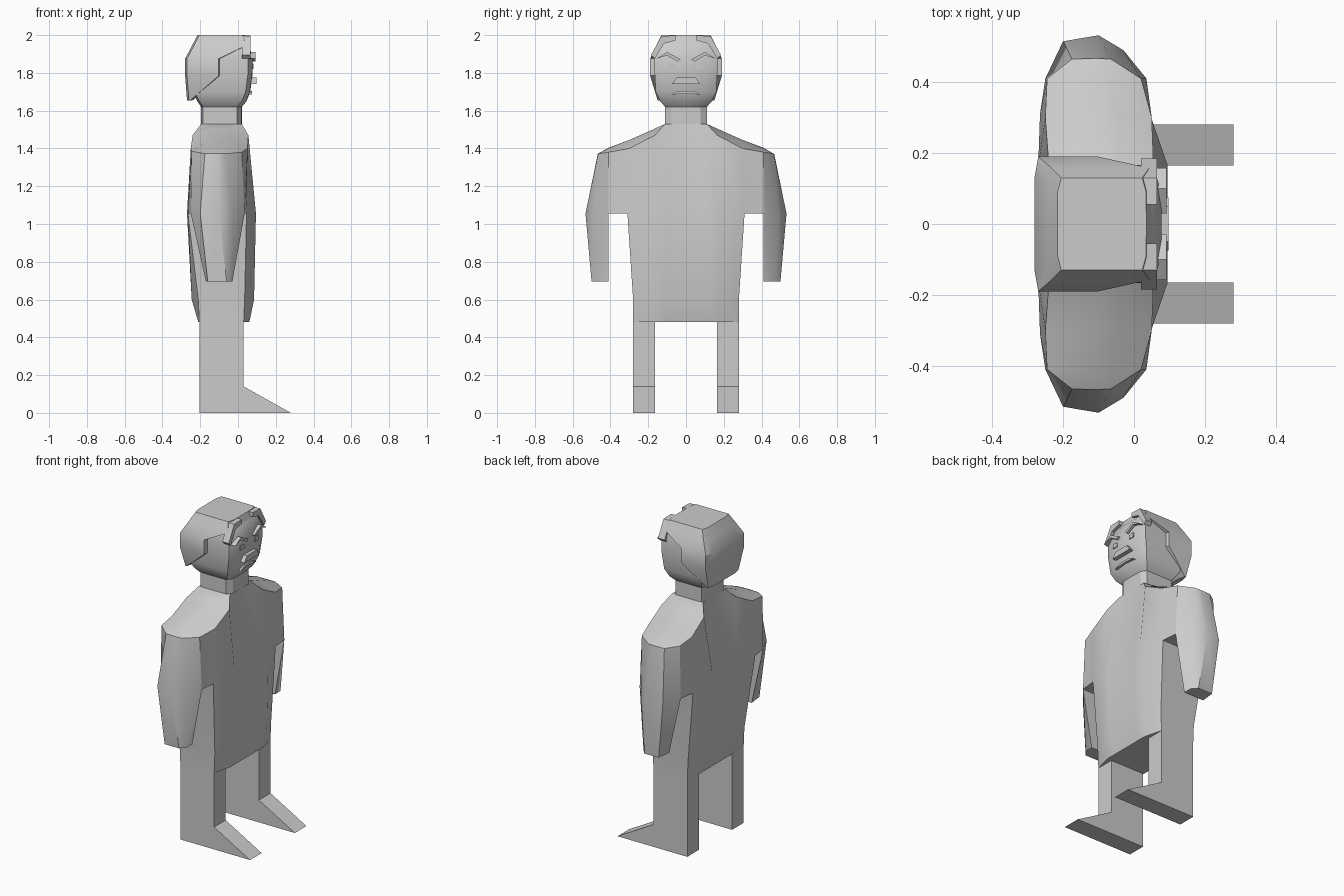
import bpy, bmesh, math

if "Cube" in bpy.data.objects:
    bpy.data.objects.remove(bpy.data.objects["Cube"])


def finish(name, bm, mirror=True):
    bmesh.ops.remove_doubles(bm, verts=bm.verts, dist=0.0005)
    bmesh.ops.recalc_face_normals(bm, faces=bm.faces)
    me = bpy.data.meshes.new(name)
    bm.to_mesh(me)
    bm.free()
    ob = bpy.data.objects.new(name, me)
    bpy.context.collection.objects.link(ob)
    bpy.ops.object.select_all(action='DESELECT')
    ob.select_set(True)
    bpy.context.view_layer.objects.active = ob
    bpy.ops.object.shade_smooth_by_angle(angle=math.radians(28))
    if mirror:
        m = ob.modifiers.new("Mirror", 'MIRROR')
        m.use_axis = (False, True, False)
        m.use_clip = True
    return ob


def face(bm, pts):
    return bm.faces.new([bm.verts.new(p) for p in pts])


def strip(bm, a, b):
    for i in range(len(a) - 1):
        face(bm, [a[i], a[i + 1], b[i + 1], b[i]])


def at(pts, z):
    return [(x, y, z) for x, y in pts]


def plate(name, pts, x0, x1, mirror=True):
    """Outline in (y, z) given thickness along x."""
    bm = bmesh.new()
    a = [(x0, y, z) for y, z in pts]
    b = [(x1, y, z) for y, z in pts]
    face(bm, a)
    face(bm, b)
    strip(bm, a + a[:1], b + b[:1])
    return finish(name, bm, mirror)


# body: chest and shoulders (left half, mirrored)
bm = bmesh.new()
top = [(.02, 0, 1.53), (.02, .11, 1.53), (.055, .165, 1.47), (.05, .30, 1.40),
       (.02, .41, 1.38), (-.065, .465, 1.372), (-.11, .467, 1.372),
       (-.175, .465, 1.372), (-.245, .41, 1.385), (-.25, .30, 1.40),
       (-.24, .165, 1.47), (-.195, .11, 1.53), (-.195, 0, 1.53)]
mid = at([(.095, 0), (.095, .11), (.095, .165), (.045, .31), (.035, .41),
          (-.03, .49), (-.1, .532), (-.2, .515), (-.25, .41), (-.265, .31),
          (-.27, .165), (-.27, .11), (-.27, 0)], 1.055)
strip(bm, top, mid)

# body: rounded shoulder top
cols = []
for k, lift in ((0, 0), (1, 0), (2, .035), (3, .045), (4, .02)):
    f, b = top[k], top[12 - k]
    row = [f]
    for t in (.33, .67):
        p = [f[i] + (b[i] - f[i]) * t for i in range(3)]
        row.append((p[0], p[1], p[2] + lift))
    cols.append(row + [b])
for a, b in zip(cols, cols[1:]):
    strip(bm, a, b)
f, m1, m2, b = cols[-1]
face(bm, [f, m1, top[5]])
face(bm, [m1, m2, top[7], top[6], top[5]])
face(bm, [m2, b, top[7]])

# body: arm
arm_top = mid[4:9]
arm_end = at([(-.03, .41), (-.03, .465), (-.06, .5), (-.16, .5), (-.17, .41)], .695)
strip(bm, arm_top + arm_top[:1], arm_end + arm_end[:1])
face(bm, arm_end)
face(bm, [mid[3], mid[4], mid[8], mid[9]])

# body: belly and hips
belly = mid[:4] + mid[9:]
waist = at([(.085, 0), (.085, .11), (.085, .165), (.035, .28), (-.21, .28),
            (-.245, .165), (-.245, .11), (-.245, 0)], .6)
hips = at([(.06, 0), (.06, .11), (.06, .165), (.03, .28), (-.205, .28),
           (-.21, .165), (-.21, .11), (-.21, 0)], .48)
strip(bm, belly, waist)
strip(bm, waist, hips)
face(bm, hips)
finish("body", bm)

# legs with wedge feet
bm = bmesh.new()
profile = [(-.205, .485), (-.205, 0), (.28, 0), (.03, .14), (.03, .485)]
inner = [(x, .165, z) for x, z in profile]
outer = [(x, .28, z) for x, z in profile]
face(bm, inner)
face(bm, outer)
strip(bm, inner + inner[:1], outer + outer[:1])
finish("legs", bm)


def stack(name, rows, corner):
    """Half loft of rounded boxes: rows of (z, front, back, half width)."""
    bm = bmesh.new()
    rings = [at([(f, 0), (f - corner * .1, w * .7), (f - corner, w), (b + .01, w),
                 (b, w * .7), (b, 0)], z) for z, f, b, w in rows]
    for a, b in zip(rings, rings[1:]):
        strip(bm, a, b)
    face(bm, rings[0])
    face(bm, rings[-1])
    return finish(name, bm)


stack("head", [(1.52, .02, -.195, .11), (1.62, .02, -.195, .11), (1.65, .045, -.215, .137),
               (1.70, .065, -.24, .16), (1.80, .078, -.25, .166), (1.88, .078, -.25, .166),
               (1.95, .058, -.22, .15), (1.985, .03, -.2, .12)], .025)
stack("hair", [(1.655, -.24, -.27, .15), (1.785, -.09, -.28, .19), (1.875, -.09, -.28, .19),
               (1.945, .055, -.243, .158), (2.0, .035, -.215, .13)], .012)

# face details
plate("fringe", [(.055, 1.998), (.13, 1.995), (.185, 1.895), (.165, 1.875),
                 (.117, 1.955), (.055, 1.972)], .02, .065)
plate("eyebrows", [(.03, 1.872), (.045, 1.86), (.10, 1.892), (.158, 1.875),
                   (.10, 1.91)], .06, .092)
plate("eyes", [(.055, 1.82), (.09, 1.82), (.09, 1.85), (.055, 1.845)], .07, .082)
plate("nose", [(-.075, 1.74), (.075, 1.74), (.05, 1.775), (-.05, 1.775)], .07, .097, False)
plate("mouth", [(-.08, 1.685), (0, 1.69), (.08, 1.685), (.04, 1.703), (-.04, 1.703)],
      .05, .075, False)
